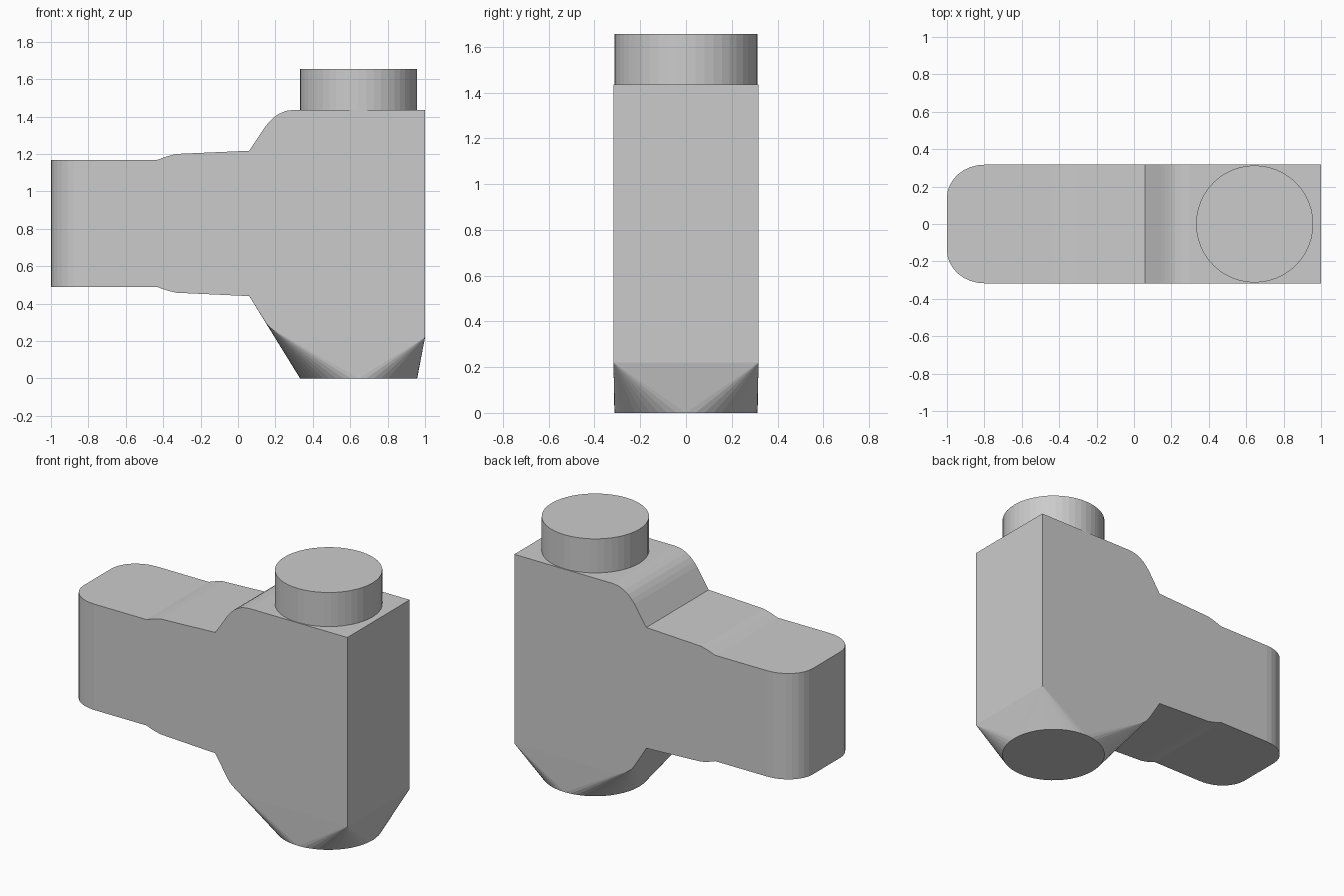
import bpy, bmesh
from math import sin, cos, pi, radians

if "Cube" in bpy.data.objects:
    bpy.data.objects.remove(bpy.data.objects["Cube"])

HALF = 0.317          # half depth of block and arm
CX, R = 0.645, 0.313  # axis and radius of the round ends
SIDES = 48


def finish(bm, name):
    bmesh.ops.recalc_face_normals(bm, faces=bm.faces[:])
    mesh = bpy.data.meshes.new(name)
    bm.to_mesh(mesh)
    bm.free()
    ob = bpy.data.objects.new(name, mesh)
    bpy.context.collection.objects.link(ob)
    return ob


# Main block: hull of the shouldered profile and the round foot
bm = bmesh.new()
profile = [(0.06, 1.217), (0.145, 1.345), (0.165, 1.37), (0.19, 1.395),
           (0.22, 1.415), (0.255, 1.43), (0.30, 1.436), (1, 1.436),
           (1, 0.22), (0.30, 0.22), (0.255, 0.226), (0.22, 0.24),
           (0.19, 0.258), (0.165, 0.278), (0.145, 0.304), (0.06, 0.44)]
for x, z in profile:
    for y in (-HALF, HALF):
        bm.verts.new((x, y, z))
for i in range(SIDES):
    a = 2 * pi * i / SIDES
    bm.verts.new((CX + R * cos(a), R * sin(a), 0))
bmesh.ops.convex_hull(bm, input=bm.verts[:])
bmesh.ops.delete(bm, geom=[v for v in bm.verts if not v.link_faces], context='VERTS')

# Open the side where the arm joins
joint = [f for f in bm.faces if all(abs(v.co.x - 0.06) < 1e-4 for v in f.verts)]
bmesh.ops.delete(bm, geom=joint, context='FACES')

# Arm: rectangular sections from the rounded tip to the joint
N = 8
sections = [(-0.8 - 0.2 * cos(pi / 2 * i / N),
             0.14 + (HALF - 0.14) * sin(pi / 2 * i / N), 0.488, 1.169)
            for i in range(N + 1)]
sections += [(-0.43, HALF, 0.488, 1.169), (-0.38, HALF, 0.47, 1.187),
             (-0.33, HALF, 0.458, 1.2), (0.06, HALF, 0.44, 1.217)]
rings = [[bm.verts.new(p) for p in ((x, -w, lo), (x, w, lo), (x, w, hi), (x, -w, hi))]
         for x, w, lo, hi in sections]
bm.faces.new(rings[0])
for a, b in zip(rings, rings[1:]):
    for k in range(4):
        bm.faces.new((a[k], a[(k + 1) % 4], b[(k + 1) % 4], b[k]))
bmesh.ops.remove_doubles(bm, verts=bm.verts[:], dist=1e-4)
bmesh.ops.dissolve_limit(bm, angle_limit=radians(0.2), verts=bm.verts[:], edges=bm.edges[:])
finish(bm, "block_with_arm")

# Round collar on top
bpy.ops.mesh.primitive_cylinder_add(vertices=SIDES, radius=R, depth=0.235,
                                    location=(CX, 0, 1.5375))
bpy.context.object.name = "top_collar"
